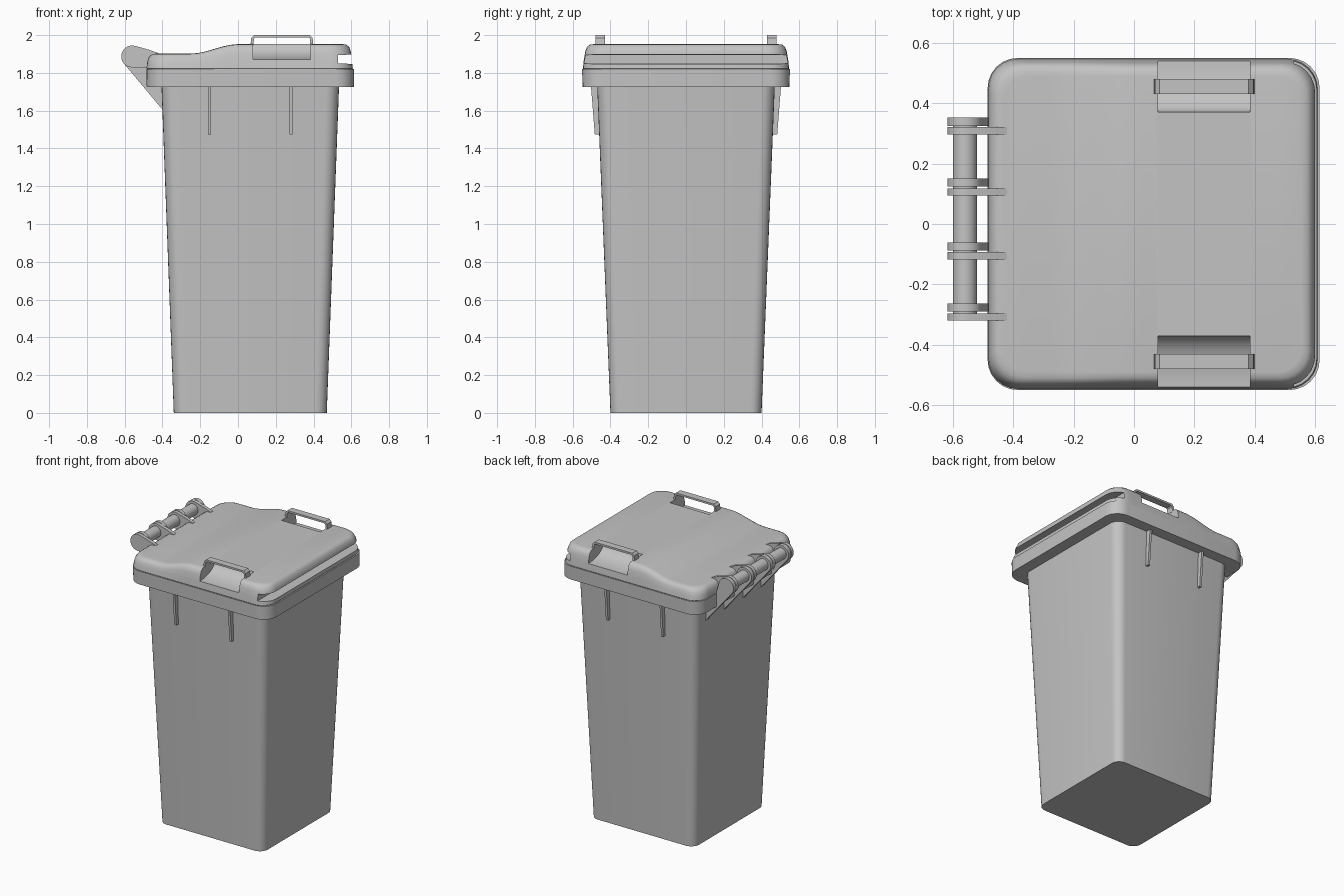
import bpy, bmesh, math

if "Cube" in bpy.data.objects:
    bpy.data.objects.remove(bpy.data.objects["Cube"])

grey = bpy.data.materials.new("bin grey plastic")
grey.diffuse_color = (0.55, 0.55, 0.55, 1)
grey.use_nodes = True
grey.node_tree.nodes["Principled BSDF"].inputs["Base Color"].default_value = grey.diffuse_color


def finish(name, bm, angle=35):
    bmesh.ops.recalc_face_normals(bm, faces=bm.faces)
    me = bpy.data.meshes.new(name)
    bm.to_mesh(me)
    bm.free()
    me.materials.append(grey)
    ob = bpy.data.objects.new(name, me)
    bpy.context.collection.objects.link(ob)
    smooth(ob, angle)
    return ob


def smooth(ob, angle):
    bpy.ops.object.select_all(action='DESELECT')
    bpy.context.view_layer.objects.active = ob
    ob.select_set(True)
    bpy.ops.object.shade_smooth_by_angle(angle=math.radians(angle))


def half_outline(x0, x1, hy, r, seg=6, side=24):
    """Front half of a rounded rectangle, from the hinge end to the grip end."""
    pts = []
    for i in range(seg + 1):
        a = math.pi / 2 * i / seg
        pts.append((x0 + r - r * math.cos(a), -(hy - r) - r * math.sin(a)))
    for i in range(1, side):
        pts.append((x0 + r + (x1 - x0 - 2 * r) * i / side, -hy))
    for i in range(seg + 1):
        a = math.pi / 2 * i / seg
        pts.append((x1 - r + r * math.sin(a), -(hy - r) - r * math.cos(a)))
    return pts


def loft(name, rings, height, angle=35, side=24):
    """Stack rounded rectangles (x0, x1, half width, radius, level)."""
    bm = bmesh.new()
    loops = []
    for x0, x1, hy, r, t in rings:
        half = half_outline(x0, x1, hy, r, side=side)
        outline = half + [(x, -y) for x, y in reversed(half)]
        loops.append([bm.verts.new((x, y, height(x, t))) for x, y in outline])
    n = len(loops[0])
    for a, b in zip(loops, loops[1:]):
        for i in range(n):
            j = (i + 1) % n
            bm.faces.new((a[i], a[j], b[j], b[i]))
    bm.faces.new(loops[0])
    top = loops[-1]
    for i in range(n // 2 - 1):
        bm.faces.new((top[i], top[i + 1], top[n - 2 - i], top[n - 1 - i]))
    return finish(name, bm, angle)


def prism(name, pts, lo, hi, axis='Y', angle=35):
    """Extrude an (x, z) outline along y, or a (y, z) outline along x."""
    bm = bmesh.new()
    put = (lambda p, d: (p[0], d, p[1])) if axis == 'Y' else (lambda p, d: (d, p[0], p[1]))
    a = [bm.verts.new(put(p, lo)) for p in pts]
    b = [bm.verts.new(put(p, hi)) for p in pts]
    for i in range(len(pts)):
        j = (i + 1) % len(pts)
        bm.faces.new((a[i], a[j], b[j], b[i]))
    bm.faces.new(a)
    bm.faces.new(b)
    return finish(name, bm, angle)


def arc(cx, cz, r, a0, a1, n):
    return [(cx + r * math.cos(math.radians(a0 + (a1 - a0) * i / n)),
             cz + r * math.sin(math.radians(a0 + (a1 - a0) * i / n))) for i in range(n + 1)]


# tapered body and the collar around its mouth
level = lambda x, t: t
loft("body", [(-0.34, 0.47, 0.40, 0.06, 0), (-0.405, 0.535, 0.47, 0.07, 1.73)], level, side=2)
loft("rim", [(-0.483, 0.615, 0.548, 0.10, 1.725), (-0.485, 0.615, 0.55, 0.10, 1.82)], level, side=2)


# lid with a step in its top surface
def lid_height(x, t):
    s = min(max((x + 0.25) / 0.25, 0), 1)
    top = 1.902 + 0.05 * s * s * (3 - 2 * s)
    return 1.823 + t * (top - 1.823)


lid = loft("lid", [
    (-0.475, 0.600, 0.540, 0.10, -0.08),
    (-0.484, 0.608, 0.546, 0.10, 0.0),
    (-0.482, 0.604, 0.541, 0.10, 0.35),
    (-0.476, 0.598, 0.534, 0.10, 0.68),
    (-0.466, 0.589, 0.525, 0.10, 0.88),
    (-0.450, 0.574, 0.510, 0.09, 0.98),
    (-0.430, 0.555, 0.490, 0.08, 1.0)], lid_height)

# scooped pockets under both handles, and the finger groove in the front edge
cutters = []
for s in (-1, 1):
    scoop = [(s * (0.54 - 0.17 * math.cos(a)), 1.955 - 0.085 * math.sin(a))
             for a in [math.pi / 2 * i / 8 for i in range(9)]]
    scoop = [(s * 0.37, 2.05)] + scoop + [(s * 0.65, 1.87), (s * 0.65, 2.05)]
    cutters.append(prism("pocket_cutter", scoop, 0.08, 0.385, 'X'))
cutters.append(prism("groove_cutter", [(0.53, 1.85), (0.75, 1.843), (0.75, 1.90), (0.53, 1.895)], -0.8, 0.8))
for c in cutters:
    c.hide_render = True
    m = lid.modifiers.new("cut", 'BOOLEAN')
    m.operation = 'DIFFERENCE'
    m.solver = 'EXACT'
    m.object = c
    bpy.context.view_layer.objects.active = lid
    bpy.ops.object.modifier_apply(modifier=m.name)
    bpy.data.objects.remove(c)
smooth(lid, 35)

# lifting handles bridging the pockets
loop = [(0.066, 1.945), (0.070, 1.985), (0.085, 2.0), (0.380, 2.0), (0.395, 1.985), (0.399, 1.945),
        (0.383, 1.945), (0.381, 1.980), (0.375, 1.987), (0.090, 1.987), (0.084, 1.980), (0.082, 1.945)]
for s, side in ((-1, "front"), (1, "back")):
    prism("handle_" + side, loop, s * 0.43, s * 0.48)
    # stiffening ribs under the rim
    for x in (-0.152, 0.28):
        prism("rib_" + side, [(s * 0.44, 1.475), (s * 0.483, 1.475), (s * 0.503, 1.73), (s * 0.44, 1.73)],
              x - 0.008, x + 0.008, 'X')

# hinge rod, with body gussets and lid arms in four pairs
HX, HZ, R = -0.56, 1.887, 0.058
prism("hinge_rod", arc(HX, HZ, 0.04, 0, 345, 23), -0.31, 0.34)
gusset = arc(HX, HZ, R, 10, 220, 14) + [(-0.395, 1.60), (-0.395, 1.76), (-0.478, 1.82), (-0.485, 1.83)]
arm = arc(HX, HZ, R, 75, 270, 14) + [(-0.47, 1.829), (-0.42, 1.88), (-0.42, 1.904), (-0.47, 1.922)]
for g0, g1, a0, a1 in ((0.325, 0.352, 0.296, 0.321), (0.124, 0.150, 0.094, 0.118),
                       (-0.088, -0.062, -0.118, -0.092), (-0.290, -0.264, -0.320, -0.296)):
    prism("hinge_gusset", gusset, g0, g1)
    prism("hinge_arm", arm, a0, a1)
